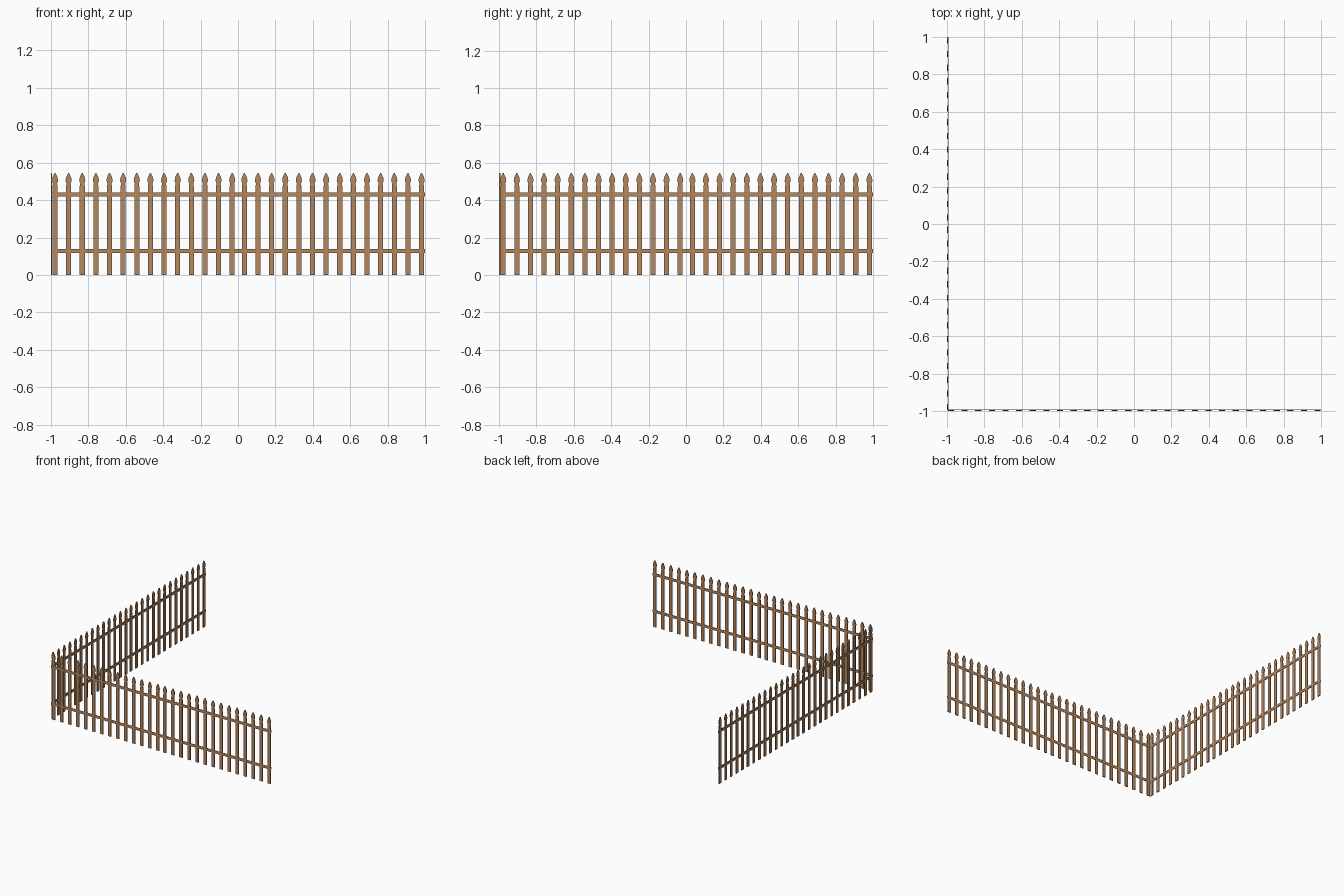
import bpy, bmesh, math
from mathutils import Matrix

if "Cube" in bpy.data.objects:
    bpy.data.objects.remove(bpy.data.objects["Cube"])

wood = bpy.data.materials.new("brown wood")
wood.diffuse_color = (0.46, 0.245, 0.115, 1)
wood.use_nodes = True
wood.node_tree.nodes["Principled BSDF"].inputs["Base Color"].default_value = wood.diffuse_color

PICKET_T, STRIP_T, LINE = 0.007, 0.0005, -0.996

# half outline of a spear-topped picket: (half width, height)
HALF = [(0.0135, 0.0), (0.0135, 0.475), (0.0105, 0.487),
        (0.0165, 0.503), (0.0135, 0.522), (0.003, 0.544)]


def finish(bm, name, turn):
    bmesh.ops.recalc_face_normals(bm, faces=bm.faces)
    bm.transform(Matrix.Rotation(turn, 4, 'Z'))
    me = bpy.data.meshes.new(name)
    bm.to_mesh(me)
    bm.free()
    me.materials.append(wood)
    ob = bpy.data.objects.new(name, me)
    bpy.context.collection.objects.link(ob)


def pickets(name, turn, mirror):
    bm = bmesh.new()
    outline = HALF + [(-w, z) for w, z in reversed(HALF)]
    # two panels of fourteen pickets
    for side in (-1, 1):
        for i in range(14):
            x = side * (0.0325 + i * 0.0728) + 0.0015
            vs = [bm.verts.new((x + w, mirror * LINE - PICKET_T / 2, z)) for w, z in outline]
            f = bm.faces.new(vs)
            ext = bmesh.ops.extrude_face_region(bm, geom=[f], use_keep_orig=True)
            moved = [g for g in ext["geom"] if isinstance(g, bmesh.types.BMVert)]
            bmesh.ops.translate(bm, verts=moved, vec=(0, PICKET_T, 0))
    finish(bm, name, turn)


def rail(name, turn, mirror, z):
    # a thin strip on each face of the pickets
    bm = bmesh.new()
    for side in (-1, 1):
        y = mirror * LINE + side * (PICKET_T + STRIP_T) / 2
        bmesh.ops.create_cube(bm, size=1, matrix=Matrix.Translation((0, y, z))
                              @ Matrix.Diagonal((2.0, STRIP_T, 0.02, 1)))
    finish(bm, name, turn)


# front run along y = -1, left run along x = -1
for label, turn, mirror in (("front", 0, 1), ("left", math.pi / 2, -1)):
    pickets(label + "_pickets", turn, mirror)
    rail(label + "_lower_rail", turn, mirror, 0.128)
    rail(label + "_upper_rail", turn, mirror, 0.43)
